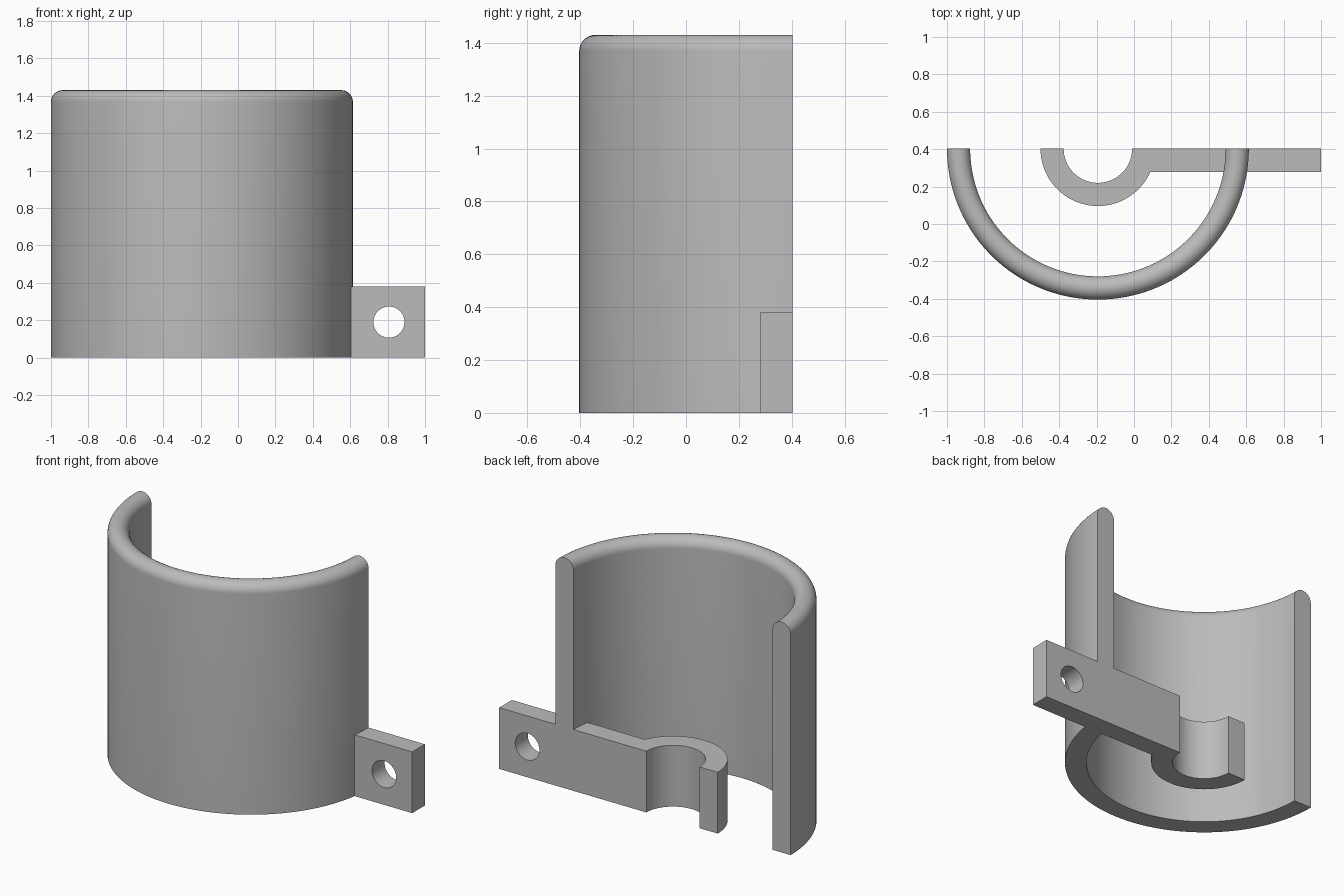
import bpy, bmesh
from math import pi, sin, cos, asin, radians
from mathutils import Vector

cube = bpy.data.objects.get("Cube")
if cube:
    bpy.data.objects.remove(cube, do_unlink=True)

AXIS = Vector((-0.193, 0.403, 0))   # shared centre of both half rings
THICK = 0.124                       # wall, clamp and tab thickness
WALL_R, CLAMP_R = 0.807, 0.307
HEIGHT, TAB_H = 1.43, 0.38

grey = bpy.data.materials.new("plain_grey")
grey.use_nodes = True
colour = (0.5, 0.5, 0.5, 1)
grey.diffuse_color = colour
grey.node_tree.nodes["Principled BSDF"].inputs["Base Color"].default_value = colour


def arc(cx, cy, r, start, end, steps):
    angles = [start + (end - start) * i / steps for i in range(steps + 1)]
    return [(cx + r * cos(a), cy + r * sin(a)) for a in angles]


def make_object(name, bm):
    bmesh.ops.recalc_face_normals(bm, faces=bm.faces)
    mesh = bpy.data.meshes.new(name)
    bm.to_mesh(mesh)
    bm.free()
    mesh.materials.append(grey)
    ob = bpy.data.objects.new(name, mesh)
    bpy.context.collection.objects.link(ob)
    return ob


def activate(ob):
    bpy.ops.object.select_all(action='DESELECT')
    ob.select_set(True)
    bpy.context.view_layer.objects.active = ob


# Half-round shell: wall section with a fully rounded lip, swept half a turn
r = THICK / 2
section = [(WALL_R - THICK, 0), (WALL_R, 0)]
section += arc(WALL_R - r, HEIGHT - r, r, 0, pi, 20)
bm = bmesh.new()
verts = [bm.verts.new(AXIS + Vector((x, 0, z))) for x, z in section]
edges = [bm.edges.new((v, verts[i - 1])) for i, v in enumerate(verts)]
bmesh.ops.spin(bm, geom=verts + edges, cent=AXIS, axis=(0, 0, 1),
               angle=-pi, steps=80, use_duplicate=False)
bmesh.ops.holes_fill(bm, edges=[e for e in bm.edges if e.is_boundary], sides=0)
shell = make_object("half_round_shell", bm)

# Clamp and mounting tab: one outline raised to the tab height
meet = 2 * pi - asin(THICK / CLAMP_R)
outline = arc(AXIS.x, AXIS.y, CLAMP_R, pi, meet, 40)
outline += [(1, AXIS.y - THICK), (1, AXIS.y)]
outline += arc(AXIS.x, AXIS.y, CLAMP_R - THICK, 2 * pi, pi, 40)
bm = bmesh.new()
base = bm.faces.new([bm.verts.new((x, y, 0)) for x, y in outline])
raised = bmesh.ops.extrude_face_region(bm, geom=[base], use_keep_orig=True)
top = [g for g in raised["geom"] if isinstance(g, bmesh.types.BMVert)]
bmesh.ops.translate(bm, verts=top, vec=(0, 0, TAB_H))
clamp = make_object("clamp_with_tab", bm)

# Bolt hole through the tab
bpy.ops.mesh.primitive_cylinder_add(
    vertices=48, radius=0.083, depth=0.5,
    location=(0.807, AXIS.y - r, TAB_H / 2), rotation=(pi / 2, 0, 0))
cutter = bpy.context.object
cutter.name = "hole_cutter"
cutter.hide_render = True
cutter.data.materials.append(grey)
cut = clamp.modifiers.new("bolt_hole", 'BOOLEAN')
cut.operation = 'DIFFERENCE'
cut.solver = 'EXACT'
cut.object = cutter
activate(clamp)
bpy.ops.object.modifier_apply(modifier=cut.name)
bpy.data.objects.remove(cutter, do_unlink=True)

# Smooth curved faces, crisp edges
for ob in (shell, clamp):
    activate(ob)
    bpy.ops.object.shade_smooth_by_angle(angle=radians(30))
